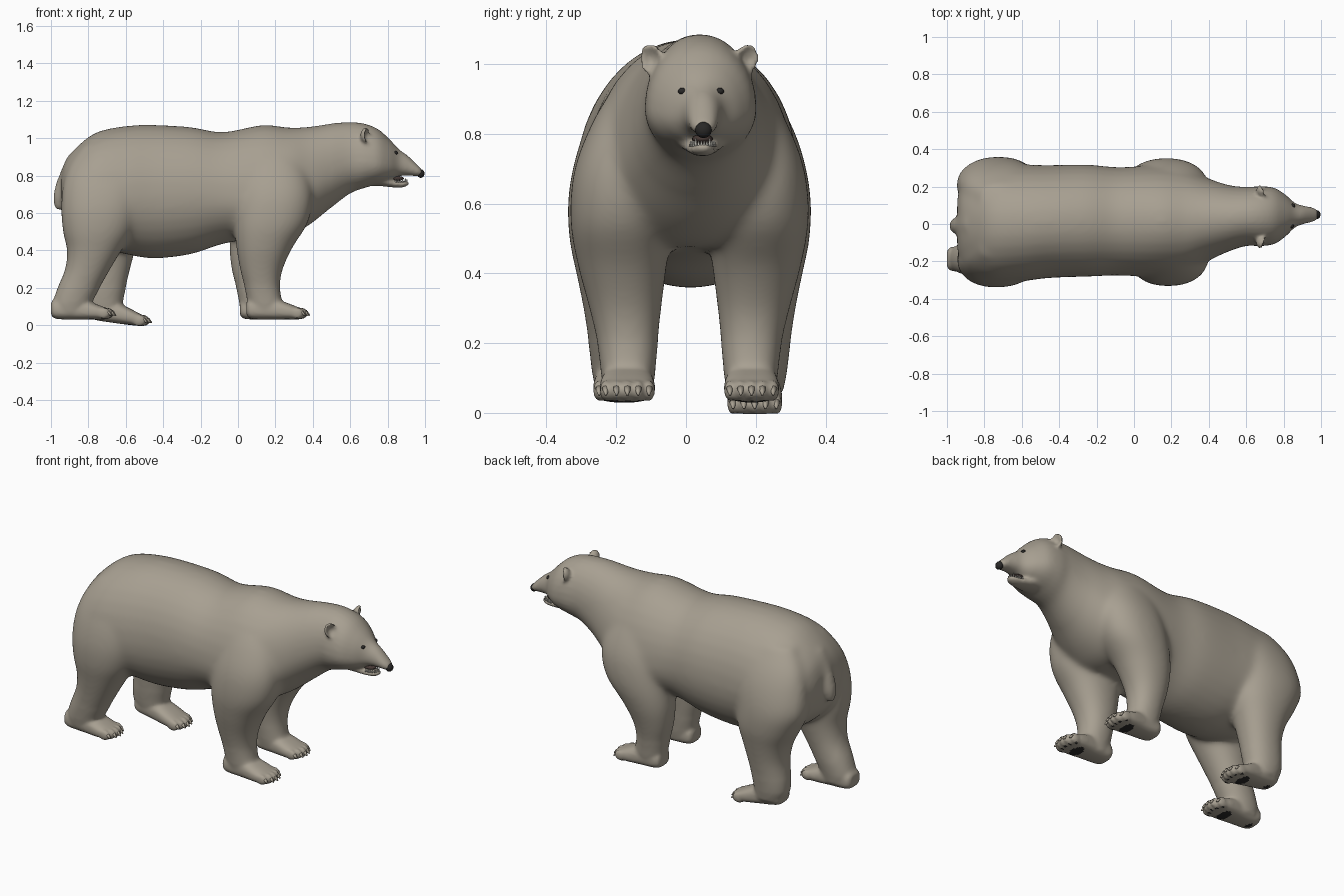
import bpy, bmesh, math
from mathutils import Vector, Matrix

if "Cube" in bpy.data.objects:
    bpy.data.objects.remove(bpy.data.objects["Cube"])


def material(name, rgb):
    m = bpy.data.materials.new(name)
    m.diffuse_color = (*rgb, 1)
    m.use_nodes = True
    m.node_tree.nodes["Principled BSDF"].inputs["Base Color"].default_value = m.diffuse_color
    return m


FUR = material("warm_grey_fur", (0.39, 0.35, 0.285))
BLACK = material("black_skin", (0.022, 0.021, 0.02))
MOUTH = material("dark_mouth", (0.06, 0.04, 0.035))
TOOTH = material("ivory_teeth", (0.72, 0.70, 0.63))


def refine(rows, steps=4):
    """Catmull-Rom interpolation of section rows."""
    out = []
    for i in range(len(rows) - 1):
        a, b = rows[max(i - 1, 0)], rows[i]
        c, d = rows[i + 1], rows[min(i + 2, len(rows) - 1)]
        for k in range(steps):
            t = k / steps
            out.append([0.5 * (2 * q + (r - p) * t + (2 * p - 5 * q + 4 * r - s) * t * t
                               + (3 * q - p - 3 * r + s) * t ** 3)
                        for p, q, r, s in zip(a, b, c, d)])
    return out + [list(rows[-1])]


def loft(bm, rows, axis, power=2.0, n=32):
    """Rows are (t, low, high, widest level, y centre, y radius)."""
    rings = []
    for t, lo, hi, mid, yc, yr in refine(rows):
        ring = []
        for k in range(n):
            a = 2 * math.pi * k / n
            c, s = math.cos(a), math.sin(a)
            c = math.copysign(abs(c) ** (2 / power), c)
            s = math.copysign(abs(s) ** (2 / power), s)
            u = mid + s * (hi - mid if s > 0 else mid - lo)
            y = yc + c * yr
            ring.append(bm.verts.new((t, y, u) if axis == 'x' else (u, y, t)))
        rings.append(ring)
    faces = [bm.faces.new(rings[0]), bm.faces.new(rings[-1])]
    for p, q in zip(rings, rings[1:]):
        for k in range(n):
            j = (k + 1) % n
            faces.append(bm.faces.new((p[k], p[j], q[j], q[k])))
    bmesh.ops.recalc_face_normals(bm, faces=faces)


def ball(bm, centre, radii, seg=20):
    m = Matrix.Translation(centre) @ Matrix.Diagonal((*radii, 1))
    return bmesh.ops.create_uvsphere(bm, u_segments=seg, v_segments=seg // 2 + 2,
                                     radius=1, matrix=m)['verts']


def cone(bm, base, tip, r, seg=8):
    base, tip = Vector(base), Vector(tip)
    d = tip - base
    m = Matrix.Translation((base + tip) / 2) @ d.to_track_quat('Z', 'Y').to_matrix().to_4x4()
    bmesh.ops.create_cone(bm, cap_ends=True, segments=seg, radius1=r, radius2=r * 0.3,
                          depth=d.length, matrix=m)


def finish(bm, name, *mats):
    me = bpy.data.meshes.new(name)
    bm.to_mesh(me)
    bm.free()
    me.polygons.foreach_set('use_smooth', [True] * len(me.polygons))
    for m in mats:
        me.materials.append(m)
    ob = bpy.data.objects.new(name, me)
    bpy.context.collection.objects.link(ob)
    return ob


body = bmesh.new()
claws = bmesh.new()

# torso, neck, head and upper muzzle
loft(body, [
    (-.945, .66, .80, .73, 0, .13), (-.92, .56, .88, .70, 0, .22),
    (-.85, .48, .965, .68, 0, .288), (-.75, .42, 1.035, .67, 0, .315),
    (-.60, .38, 1.066, .68, .005, .312), (-.45, .357, 1.072, .69, .013, .302),
    (-.25, .38, 1.06, .70, .018, .30), (-.08, .435, 1.033, .69, .014, .29),
    (.13, .47, 1.072, .66, .015, .30), (.27, .48, 1.058, .67, .015, .285),
    (.38, .535, 1.062, .73, .022, .23), (.50, .63, 1.08, .82, .03, .18),
    (.60, .705, 1.086, .87, .04, .158), (.68, .735, 1.077, .872, .042, .16),
    (.75, .755, 1.048, .868, .043, .15), (.81, .775, .995, .86, .045, .112),
    (.86, .797, .942, .855, .047, .066), (.91, .80, .905, .845, .049, .048),
    (.96, .797, .857, .825, .05, .037), (.982, .80, .835, .815, .05, .023)], 'x', 2.05)

# lower jaw
loft(body, [(.68, .745, .84, .79, .044, .085), (.75, .745, .81, .78, .045, .072),
            (.80, .74, .787, .765, .046, .055), (.85, .736, .774, .755, .047, .041),
            (.89, .739, .773, .756, .048, .031), (.914, .752, .770, .762, .048, .016)], 'x')

# tail
loft(body, [(.92, -.905, -.80, -.86, -.005, .045), (.84, -.943, -.85, -.90, -.005, .05),
            (.76, -.972, -.89, -.93, -.008, .047), (.68, -.988, -.92, -.955, -.01, .04),
            (.62, -.978, -.94, -.96, -.01, .02)], 'z')

# legs: (height, back, front, inner, outer)
FRONT = [(.97, .08, .28, .06, .19), (.85, .02, .36, .04, .27), (.70, -.01, .40, .03, .33),
         (.55, -.02, .375, .05, .342), (.42, -.01, .295, .065, .32), (.30, .01, .24, .08, .288),
         (.20, .035, .225, .09, .265), (.10, .055, .24, .10, .252), (.05, .065, .23, .11, .24)]
REAR = [(.97, -.82, -.56, .06, .20), (.86, -.90, -.50, .05, .275), (.75, -.935, -.49, .05, .322),
        (.62, -.945, -.515, .05, .348), (.5, -.935, -.56, .06, .345), (.4, -.915, -.622, .075, .325),
        (.30, -.925, -.682, .09, .305), (.20, -.965, -.738, .10, .29), (.12, -.99, -.78, .11, .28),
        (.06, -.985, -.80, .12, .268)]


def leg(rows, side, shift, rate=1.0):
    out = []
    for z, x0, x1, yi, yo in rows:
        dx = shift * min(1, rate * max(0, 1 - z / .62))
        out.append((z, x0 + dx, x1 + dx, (x0 + x1) / 2 + dx,
                    .01 + side * (yi + yo) / 2, (yo - yi) / 2))
    loft(body, out, 'z', 2.2)


PADS = []


def foot(heel, y, z0, length, dip=0.0, rear=False):
    def X(f):
        return heel + f * length

    rows = [(0, .03, .09, .055, .04), (.07, .005, .11, .05, .064), (.4, 0, .115, .05, .073),
            (.68, 0, .086, .04, .08), (.87, .002, .06, .03, .072)]
    loft(body, [(X(f), z0 - dip * f + lo, z0 - dip * f + hi, z0 - dip * f + mid, y, w)
                for f, lo, hi, mid, w in rows], 'x', 2.6)
    # toes and claws
    zt = z0 - dip * .9
    for i in range(-2, 3):
        tx, ty = X(.88) - .006 * i * i, y + i * .031
        ball(body, (tx, ty, zt + .034), (.038, .018, .031), 14)
        cone(claws, (tx + .024, ty, zt + .04), (tx + .044, ty, zt + .022), .011)
        PADS.append((tx - .002, ty, .009, .007))
    PADS.append((X(.64), y, .03, .05))
    if rear:
        PADS.append((X(.14), y, .016, .025))


leg(FRONT, -1, 0)
leg(FRONT, 1, -.045, 2.5)
leg(REAR, -1, 0)
leg(REAR, 1, .205)
foot(.045, -.168, .03, .335)
foot(.01, .188, .03, .315)
foot(-1.0, -.187, .03, .345, 0, True)
foot(-.80, .197, .03, .335, .043, True)

# cupped ears
for side in (-1, 1):
    vs = ball(body, (0, 0, 0), (.034, .037, .046), 24)
    for v in vs:
        if v.co.x > 0:
            rim = (v.co.y / .037) ** 2 + (v.co.z / .046) ** 2
            v.co.x = .012 - .026 * max(0, 1 - rim)
    bmesh.ops.transform(body, verts=vs, matrix=Matrix.Translation(
        (.688, .038 + side * .136, 1.012)) @ Matrix.Rotation(side * .4, 4, 'Z')
        @ Matrix.Rotation(-side * .35, 4, 'X'))

# fuse the solid parts into one skin
raw = finish(body, "bear_body_blocks")
mod = raw.modifiers.new("fuse", 'REMESH')
mod.mode = 'VOXEL'
mod.voxel_size = .009
bpy.context.view_layer.update()
fused = bpy.data.meshes.new_from_object(raw.evaluated_get(bpy.context.evaluated_depsgraph_get()))
bpy.data.objects.remove(raw)
skin = bmesh.new()
skin.from_mesh(fused)


def relax(test, times):
    vs = [v for v in skin.verts if test(v.co)]
    for _ in range(times):
        bmesh.ops.smooth_vert(skin, verts=vs, factor=.5, use_axis_x=True,
                              use_axis_y=True, use_axis_z=True)


relax(lambda c: c.x < .5 and c.z > .2 and not (c.x < -.92 and c.z < .78), 22)
relax(lambda c: c.x < .62 and c.z > .13, 6)
relax(lambda c: True, 3)

# dark pads on the soles
skin.normal_update()
for f in skin.faces:
    f.material_index = 0
    c = f.calc_center_median()
    if c.z < .06 and f.normal.z < -.6:
        if any(((c.x - px) / rx) ** 2 + ((c.y - py) / ry) ** 2 < 1 for px, py, rx, ry in PADS):
            f.material_index = 1
bear = finish(skin, "body", FUR, BLACK)
finish(claws, "claws", FUR)

# mouth lining and teeth
bm = bmesh.new()
ball(bm, (.845, .047, .785), (.042, .03, .014))
finish(bm, "mouth_lining", MOUTH)
bm = bmesh.new()
for s in (-1, 1):
    cone(bm, (.893, .048 + s * .02, .766), (.895, .048 + s * .02, .787), .005)
    for i in range(4):
        cone(bm, (.88 - i * .012, .048 + s * (.024 + i * .003), .764),
             (.88 - i * .012, .048 + s * (.024 + i * .003), .78), .006)
    for i in range(2):
        y = .048 + s * (.004 + i * .008)
        cone(bm, (.902 - i * .003, y, .764), (.904 - i * .003, y, .779), .005)
finish(bm, "teeth", TOOTH)

# nose
bm = bmesh.new()
ball(bm, (.977, .05, .811), (.02, .024, .023))
finish(bm, "nose", BLACK)

# eyes
for side, label in ((-1, "right"), (1, "left")):
    y = .043 + side * .054
    hit, p, nrm, _ = bear.ray_cast(Vector((1.5, y, .922)), Vector((-1, 0, 0)))
    if not hit:
        p = Vector((.85, y, .922))
    bm = bmesh.new()
    ball(bm, (p.x - .004, y, .922), (.012, .012, .01))
    finish(bm, label + "_eye", BLACK)
